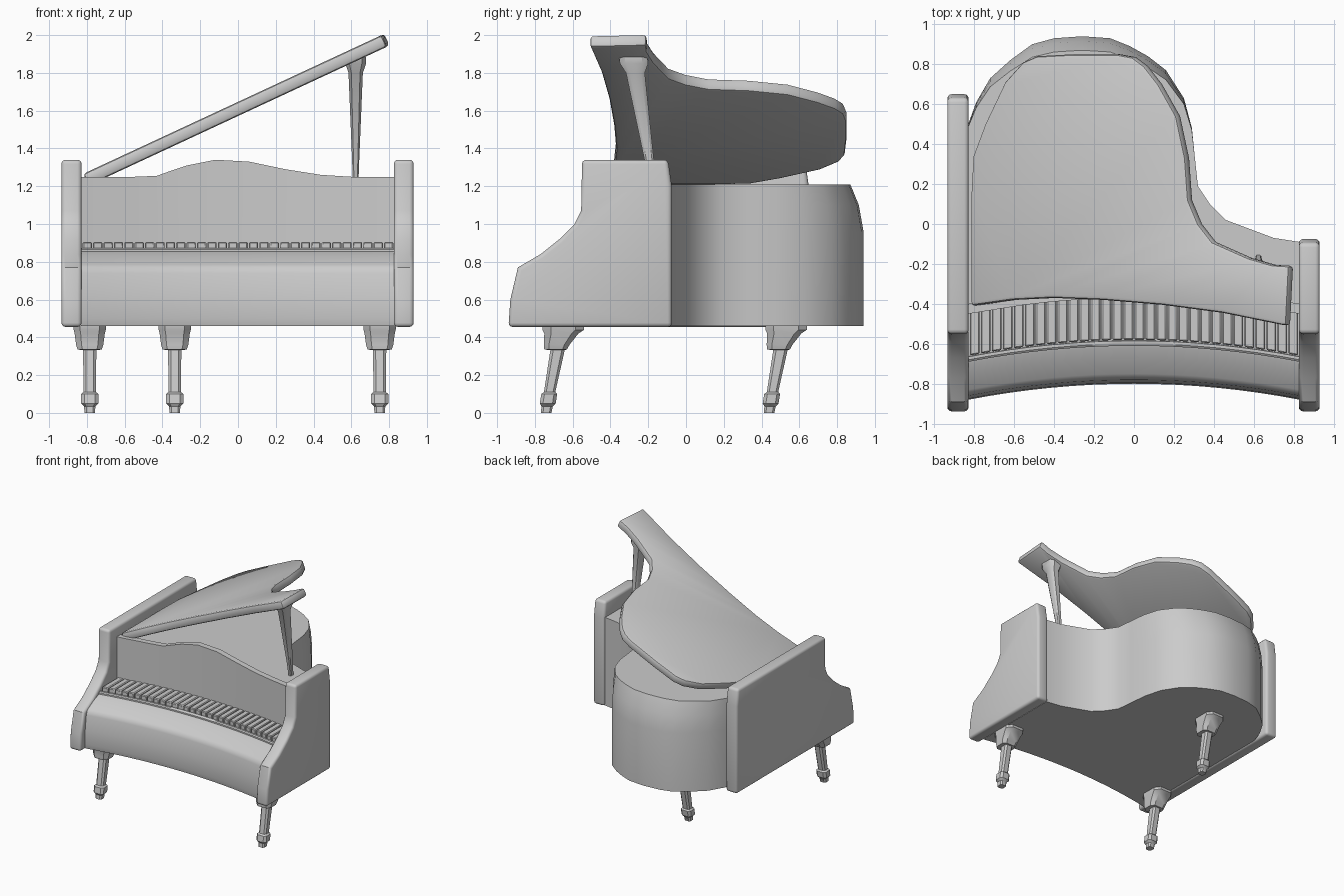
import bpy, bmesh, math
from mathutils import Vector


def loft(name, rings, bevel=0.0, segs=2, angle=35):
    """Skin closed rings of points, cap both ends, optionally bevel the sharp edges."""
    bm = bmesh.new()
    vs = [[bm.verts.new(p) for p in r] for r in rings]
    n = len(rings[0])
    for a, b in zip(vs, vs[1:]):
        for i in range(n):
            j = (i + 1) % n
            bm.faces.new((a[i], a[j], b[j], b[i]))
    bm.faces.new(vs[0])
    bm.faces.new(vs[-1])
    bmesh.ops.recalc_face_normals(bm, faces=bm.faces)
    if bevel:
        sharp = [e for e in bm.edges if e.calc_face_angle(0) > math.radians(50)]
        bmesh.ops.bevel(bm, geom=sharp, offset=bevel, segments=segs, profile=0.5,
                        affect='EDGES', clamp_overlap=True)
    me = bpy.data.meshes.new(name)
    bm.to_mesh(me)
    bm.free()
    me.shade_smooth()
    me.set_sharp_from_angle(angle=math.radians(angle))
    ob = bpy.data.objects.new(name, me)
    bpy.context.collection.objects.link(ob)
    return ob


def bow(x):
    """Backward curve shared by the whole front of the piano."""
    return 0.08 * (1 - (x / 0.83) ** 2)


def oct_ring(x, y, z, hx, hy):
    c = 0.6
    return [(x + sx * hx, y + sy * hy, z) for sx, sy in
            ((1, -c), (1, c), (c, 1), (-c, 1), (-1, c), (-1, -c), (-c, -1), (c, -1))]


xs = [-0.83 + 1.66 * i / 16 for i in range(17)]

# case: curved rim whose tail leans in towards the top
rim = [(0.83, -0.09), (0.70, -0.07), (0.46, 0.02), (0.38, 0.10), (0.32, 0.19), (0.305, 0.33),
       (0.29, 0.48), (0.25, 0.63), (0.16, 0.77), (0.07, 0.84), (-0.02, 0.89), (-0.12, 0.93),
       (-0.26, 0.94), (-0.40, 0.93), (-0.51, 0.90), (-0.62, 0.82), (-0.72, 0.73), (-0.79, 0.61),
       (-0.83, 0.50)]
outline = rim + [(x, -0.42 + bow(x)) for x in xs]
loft("case", [[(x, y - lean * max(0, (y - 0.4) / 0.54), z) for x, y in outline]
              for z, lean in ((0.46, 0), (0.96, 0), (1.10, 0.025), (1.21, 0.07))])

# front apron and key bed
apron = [(-0.87, 0.46), (-0.88, 0.50), (-0.875, 0.62), (-0.86, 0.74), (-0.85, 0.77),
         (-0.83, 0.785), (-0.75, 0.83), (-0.70, 0.85), (-0.67, 0.86), (-0.42, 0.86), (-0.42, 0.46)]
loft("front_apron", [[(x, y + bow(x), z) for y, z in apron] for x in xs])
slip = [(-0.69, 0.84), (-0.69, 0.865), (-0.68, 0.872), (-0.665, 0.872), (-0.66, 0.84)]
loft("key_slip", [[(x, y + bow(x), z) for y, z in slip] for x in xs])

# keys
count = 30
w = 1.65 / count
for i in range(count):
    a = -0.825 + i * w + 0.003
    b = a + w - 0.006
    key = [(a, -0.66), (b, -0.66), (b, -0.43), (a, -0.43)]
    loft("key", [[(x, y + bow(x), z) for x, y in key] for z in (0.85, 0.905)], 0.006, 1)

# front panel with an arched crest
crest = [(-0.83, 1.25), (-0.55, 1.25), (-0.43, 1.255), (-0.36, 1.28), (-0.27, 1.31),
         (-0.12, 1.34), (0.06, 1.33), (0.25, 1.29), (0.44, 1.26), (0.60, 1.25), (0.83, 1.25)]
loft("front_panel", [[(x, -0.45 + bow(x), 0.86), (x, -0.45 + bow(x), h),
                      (x, -0.40 + bow(x), h), (x, -0.40 + bow(x), 0.86)] for x, h in crest])

# side panels, the left one longer
front_edge = [(-0.94, 0.455), (-0.93, 0.60), (-0.89, 0.77), (-0.77, 0.84), (-0.67, 0.92),
              (-0.59, 1.00), (-0.555, 1.07), (-0.55, 1.34)]
for name, x0, x1, back in (("left_side", -0.935, -0.828, 0.65), ("right_side", 0.825, 0.93, -0.075)):
    prof = front_edge + [(back - 0.02, 1.34), (back, 1.20), (back, 0.455)]
    loft(name, [[(x, y, z) for y, z in prof] for x in (x0, x1)], 0.022, 3)

# raised lid, hinged on the left
lid = [(0.77, -0.51), (0.785, -0.21), (0.70, -0.205), (0.58, -0.17), (0.40, -0.09), (0.33, 0.0),
       (0.28, 0.12), (0.265, 0.33), (0.22, 0.54), (0.13, 0.70), (0.06, 0.79), (0.0, 0.835),
       (-0.08, 0.85), (-0.30, 0.85), (-0.48, 0.84), (-0.55, 0.81), (-0.64, 0.71), (-0.74, 0.50),
       (-0.80, 0.34), (-0.81, 0.15), (-0.81, -0.41), (-0.60, -0.38), (-0.40, -0.37), (-0.15, -0.38),
       (0.15, -0.405), (0.45, -0.445)]
top = [Vector((x - 0.01, y, 1.27 + 0.465 * (x + 0.80))) for x, y in lid]
drop = Vector((0.028, 0, -0.062))
loft("lid", [top, [p + drop for p in top]], 0.018, 2)

# lid prop
prop = [(1.20, -0.175, 0.014, 0.02), (1.34, -0.195, 0.019, 0.025), (1.80, -0.268, 0.038, 0.05),
        (1.85, -0.275, 0.055, 0.075), (1.885, -0.28, 0.055, 0.075)]
loft("lid_prop", [oct_ring(0.623, y, z, hx, hy) for z, y, hx, hy in prop])

# legs: flared cap, raked shaft, turned foot
leg = [(0.47, -0.65, 0.088, 0.11), (0.44, -0.65, 0.085, 0.11), (0.42, -0.66, 0.08, 0.09),
       (0.36, -0.685, 0.072, 0.068), (0.335, -0.69, 0.064, 0.06), (0.333, -0.68, 0.035, 0.038),
       (0.11, -0.722, 0.033, 0.03), (0.10, -0.724, 0.046, 0.042), (0.05, -0.732, 0.046, 0.042),
       (0.035, -0.735, 0.03, 0.03), (0.0, -0.74, 0.028, 0.028)]
for name, lx, dy in (("front_left_leg", -0.785, 0), ("front_right_leg", 0.75, 0), ("rear_leg", -0.335, 1.18)):
    loft(name, [oct_ring(lx, y + dy, z, hx, hy) for z, y, hx, hy in leg])
